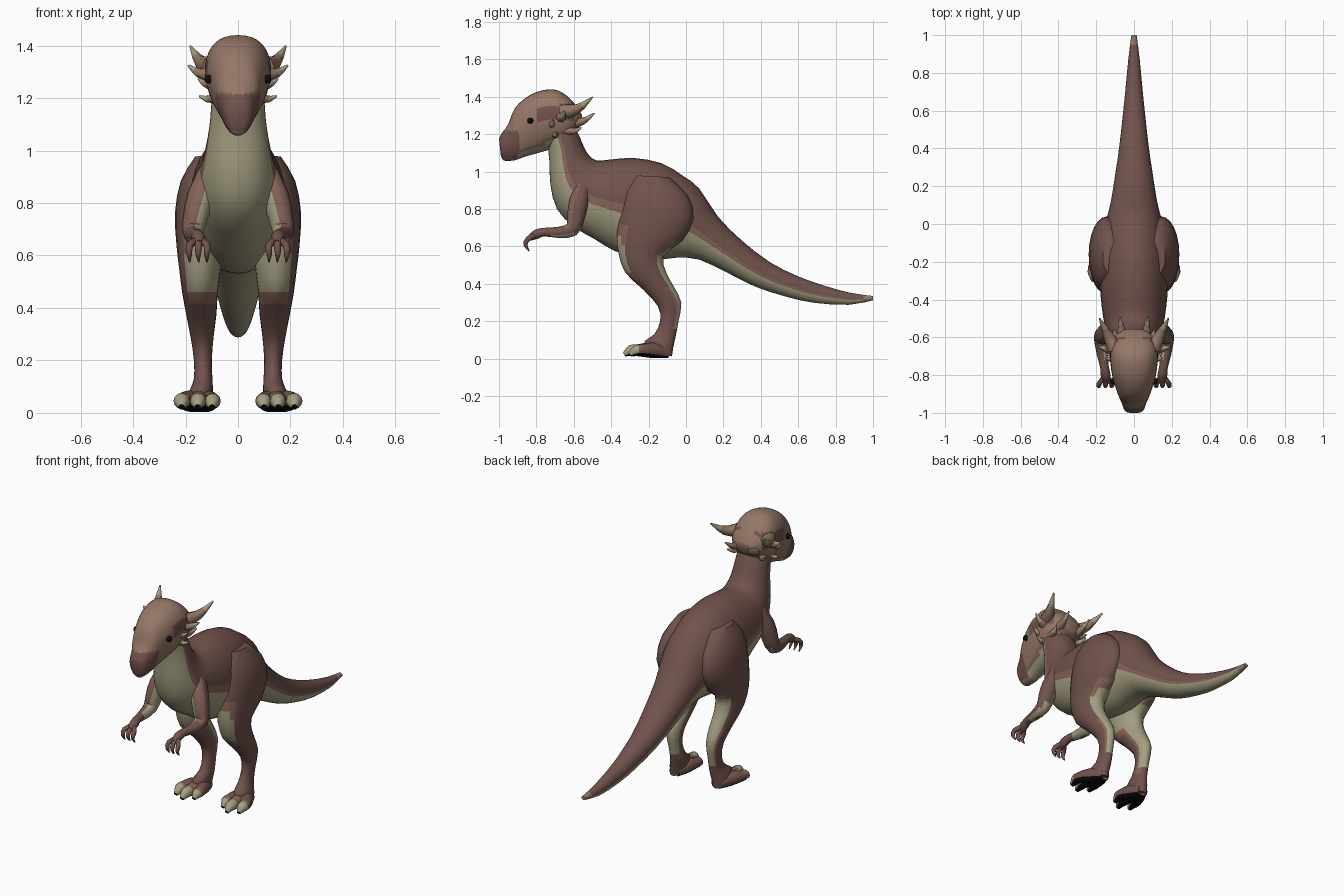
import bpy, bmesh, math
from mathutils import Vector

if "Cube" in bpy.data.objects:
    bpy.data.objects.remove(bpy.data.objects["Cube"])

COLOURS = [("brown_hide", (.165, .085, .073)), ("tan_hide", (.30, .185, .135)),
           ("khaki_belly", (.37, .345, .22)), ("edge_brown", (.235, .128, .095)),
           ("black", (.004, .004, .004))]
BROWN, TAN, KHAKI, EDGE, BLACK = range(5)
MATS = []
for mat_name, rgb in COLOURS:
    m = bpy.data.materials.new(mat_name)
    m.diffuse_color = (*rgb, 1)
    m.use_nodes = True
    m.node_tree.nodes["Principled BSDF"].inputs["Base Color"].default_value = m.diffuse_color
    MATS.append(m)


def smooth_path(pts, steps):
    """Catmull-Rom interpolation of equal-length tuples."""
    out = []
    for i in range(len(pts) - 1):
        p0, p1, p2, p3 = (pts[max(0, min(len(pts) - 1, i + k))] for k in (-1, 0, 1, 2))
        for s in range(steps):
            u = s / steps
            out.append(tuple(.5 * (2 * b + (c - a) * u + (2 * a - 5 * b + 4 * c - d) * u * u
                                   + (3 * b - a - 3 * c + d) * u ** 3)
                             for a, b, c, d in zip(p0, p1, p2, p3)))
    return out + [pts[-1]]


def skin(name, rings, rule, mirror=False):
    """Join rings of points; rule(centre, normal, t) picks the colour,
    with t running from 0 to 1 across each ring."""
    bm = bmesh.new()
    n = len(rings[0])
    vs = [[bm.verts.new(p) for p in r] for r in rings]
    frac = {}
    for a, b in zip(vs, vs[1:]):
        for j in range(n):
            k = (j + 1) % n
            f = bm.faces.new((a[j], a[k], b[k], b[j]))
            frac[f] = (1 - math.cos(2 * math.pi * (j + .5) / n)) / 2
    for cap in (vs[0], vs[-1]):
        frac[bm.faces.new(cap)] = .5
    bmesh.ops.recalc_face_normals(bm, faces=bm.faces)
    for f, t in frac.items():
        f.material_index = rule(f.calc_center_median(), f.normal, t)
        f.smooth = True
    me = bpy.data.meshes.new(name)
    bm.to_mesh(me)
    bm.free()
    for m in MATS:
        me.materials.append(m)
    ob = bpy.data.objects.new(name, me)
    bpy.context.collection.objects.link(ob)
    if mirror:
        mod = ob.modifiers.new("mirror", "MIRROR")
        mod.use_mirror_merge = False
    bpy.context.view_layer.objects.active = ob
    ob.select_set(True)
    bpy.ops.object.shade_smooth_by_angle(angle=math.radians(50))
    ob.select_set(False)
    return ob


def loft(name, stations, rule, segs=32, steps=2, mirror=False, taper=0, power=1):
    """Stations: y, z of one edge, y, z of the opposite edge, centre x, half width."""
    rings = []
    for y0, z0, y1, z1, x, w in smooth_path(stations, steps):
        ring = []
        for j in range(segs):
            a = 2 * math.pi * j / segs
            s, c = math.sin(a), math.cos(a)
            s = math.copysign(abs(s) ** power, s)
            t = (1 - c) / 2
            ring.append((x + w * s * (1 - taper * t), y0 + (y1 - y0) * t, z0 + (z1 - z0) * t))
        rings.append(ring)
    return skin(name, rings, rule, mirror)


def tube(name, pts, rule, segs=10, steps=2, mirror=True):
    """Points: x, y, z, radius. Kept above the ground."""
    path = smooth_path(pts, steps)
    rings = []
    for i, p in enumerate(path):
        d = Vector(path[min(i + 1, len(path) - 1)][:3]) - Vector(path[max(i - 1, 0)][:3])
        side = Vector((1, 0, 0)) - d * (d.x / d.length_squared)
        side.normalize()
        up = d.cross(side).normalized()
        ring = []
        for j in range(segs):
            a = 2 * math.pi * j / segs
            v = Vector(p[:3]) + p[3] * (side * math.cos(a) + up * math.sin(a))
            v.z = max(v.z, .003)
            ring.append(v)
        rings.append(ring)
    return skin(name, rings, rule, mirror)


# Body: tail, trunk and neck in one skin
def body_colour(c, n, t):
    if c.y > .93:
        return TAN
    return KHAKI if t > .63 else EDGE if t > .54 else BROWN


loft("body", [
    (1.0, .335, 1.0, .312, 0, .014), (.88, .352, .87, .288, 0, .03), (.74, .39, .69, .298, 0, .045),
    (.6, .44, .54, .33, 0, .06), (.45, .515, .37, .385, 0, .078), (.3, .63, .22, .46, 0, .1),
    (.17, .76, .07, .53, 0, .122), (.07, .91, -.05, .54, 0, .15), (-.02, .98, -.14, .53, 0, .17),
    (-.13, 1.045, -.25, .54, 0, .18), (-.28, 1.073, -.38, .575, 0, .18),
    (-.40, 1.065, -.49, .64, 0, .17), (-.48, 1.06, -.6, .705, 0, .155),
    (-.52, 1.09, -.69, .80, 0, .135), (-.545, 1.13, -.725, .93, 0, .118),
    (-.57, 1.19, -.73, 1.05, 0, .106), (-.61, 1.27, -.74, 1.14, 0, .1)], body_colour)


# Head: dome, face patches, muzzle and pale jaw
def head_colour(c, n, t):
    if c.y < -.895 and 1.075 < c.z < 1.215:
        return BROWN
    if -.8 < c.y < -.6 and 1.275 < c.z < 1.355 + .1 * (c.y + .7):
        return BROWN
    jaw = c.z - 1.165 - .42 * (c.y + .72)
    if c.y > -.9 and jaw < 0:
        return KHAKI
    if c.y > -.9 and jaw < .02:
        return EDGE
    return TAN


loft("head", [
    (-1.0, 1.175, -.99, 1.085, 0, .042), (-.985, 1.205, -.975, 1.06, 0, .06),
    (-.95, 1.255, -.94, 1.058, 0, .074), (-.92, 1.33, -.91, 1.062, 0, .09),
    (-.87, 1.385, -.86, 1.08, 0, .11), (-.8, 1.425, -.79, 1.1, 0, .132),
    (-.71, 1.44, -.72, 1.12, 0, .142), (-.64, 1.408, -.66, 1.14, 0, .138),
    (-.585, 1.35, -.61, 1.19, 0, .115), (-.555, 1.3, -.57, 1.24, 0, .06)],
    head_colour, segs=40, steps=4, taper=.25, power=.85)

# Eyes
tube("eye", [(.100, -.83, 1.272, .017), (.121, -.834, 1.272, .015), (.126, -.835, 1.272, .006)],
     lambda c, n, t: BLACK)


# Horns and cheek spikes: base, tip, base radius
def horn(name, base, tip, r):
    a, b = Vector(base), Vector(tip)
    mid = a.lerp(b, .5) - Vector((0, 0, .12 * (b - a).length))
    limit = (b - a).length * .6
    tube(name, [(*a, r), (*mid, r * .62), (*b, .004)],
         lambda c, n, t: KHAKI if (c - a).length > limit else TAN, segs=8, steps=3)


horn("crown_horn", (.1, -.66, 1.32), (.182, -.5, 1.398), .042)
horn("back_horn", (.06, -.61, 1.26), (.075, -.49, 1.312), .03)
horn("side_spike", (.11, -.67, 1.29), (.19, -.65, 1.325), .03)
horn("cheek_spike", (.1, -.72, 1.25), (.152, -.71, 1.275), .022)
horn("jaw_spike", (.085, -.70, 1.2), (.148, -.69, 1.208), .022)
horn("muzzle_spike", (.08, -.64, 1.22), (.11, -.56, 1.235), .025)


# Hind legs, with pale fronts on the thighs and pale backs on the shins
def leg_colour(c, n, t):
    thigh = min((.7 - c.z) * 5, (c.z - .425) * 8, max(-n.y - .45, -n.x - .1))
    shin = min((.62 - c.z) * 5, (c.z - .14) * 5, max(n.y - .45, min(-n.x - .4, n.y)))
    s = max(thigh, shin)
    return KHAKI if s > .14 else EDGE if s > 0 else BROWN


loft("hind_leg", [
    (-.27, .98, -.09, .97, .115, .05), (-.33, .9, .01, .87, .135, .083),
    (-.355, .78, .04, .75, .144, .096), (-.37, .66, -.02, .63, .145, .09),
    (-.36, .56, -.12, .55, .145, .08), (-.325, .46, -.105, .46, .145, .068),
    (-.23, .37, -.065, .385, .14, .058), (-.15, .28, -.025, .30, .137, .044),
    (-.138, .2, -.04, .2, .134, .034), (-.17, .13, -.055, .12, .133, .036),
    (-.22, .095, -.068, .06, .142, .046), (-.22, .05, -.075, .012, .146, .044)],
    leg_colour, segs=24, mirror=True)


# Toes with pale claws and dark soles
def toe_colour(c, n, t):
    if n.z < -.5 and c.z < .03:
        return BLACK
    return KHAKI if c.y < -.255 else EDGE if c.y < -.24 else BROWN


for toe, tx, ty in (("inner_toe", .098, -.29), ("middle_toe", .152, -.33), ("outer_toe", .213, -.3)):
    tube(toe, [(.142, -.1, .03, .034), (.142 + (tx - .142) * .55, -.18, .045, .042),
               (tx, ty + .065, .045, .031), (tx, ty + .035, .043, .03),
               (tx * 1.01, ty, .022, .012)], toe_colour, segs=12)


# Arms, pale on the inner side
def arm_colour(c, n, t):
    if c.z > .645 and c.y > -.72 and (n.x < -.35 or (n.z < -.4 and c.z < .7)):
        return KHAKI
    if c.z > .7 and (n.y < -.35 or n.x < -.1):
        return EDGE
    return BROWN


tube("arm", [(.095, -.54, .94, .045), (.14, -.575, .83, .053), (.163, -.59, .745, .047),
             (.172, -.61, .69, .04), (.168, -.68, .675, .031), (.156, -.76, .677, .023),
             (.15, -.8, .665, .026), (.148, -.835, .645, .016)], arm_colour, segs=14)

# Fingers
for finger, fx in (("inner_finger", .118), ("middle_finger", .15), ("outer_finger", .184)):
    tube(finger, [(.15, -.8, .662, .014), (fx, -.845, .64, .014),
                  (fx * 1.01, -.858, .608, .011), (fx, -.838, .575, .003)],
         lambda c, n, t: BROWN, segs=8)
